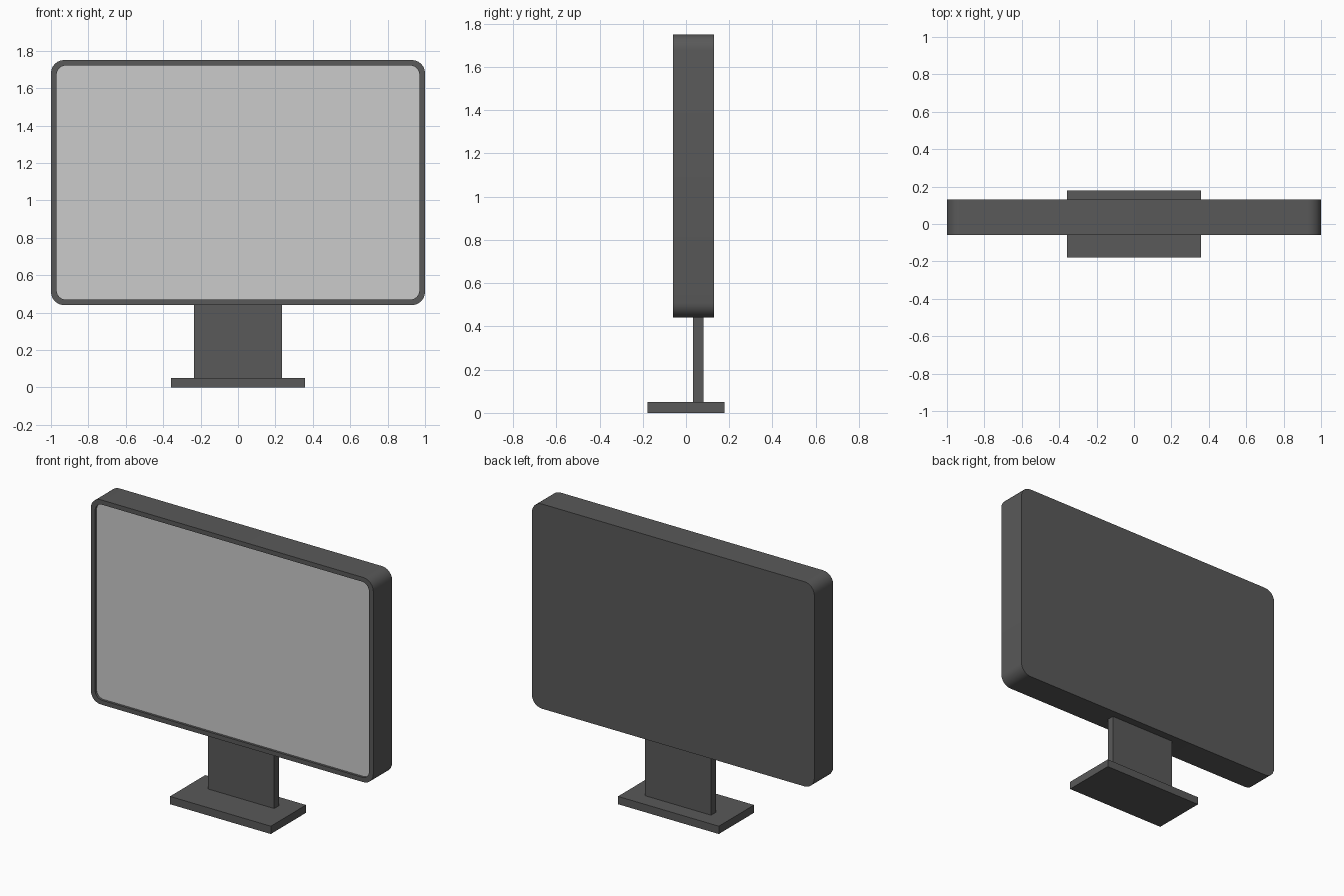
import bpy, bmesh
from math import sin, cos, pi, radians

if "Cube" in bpy.data.objects:
    bpy.data.objects.remove(bpy.data.objects["Cube"])

dark = bpy.data.materials.new("dark_casing")
dark.diffuse_color = (0.1, 0.1, 0.1, 1)
dark.use_nodes = True
dark.node_tree.nodes["Principled BSDF"].inputs["Base Color"].default_value = dark.diffuse_color

MID_Z = 1.095      # centre height of the display
SEG = 6            # segments per rounded corner


def rounded_rect(hw, hh, r):
    """Outline in x/z, counter-clockwise seen from the front."""
    pts = []
    for i, (sx, sz) in enumerate([(1, 1), (-1, 1), (-1, -1), (1, -1)]):
        for k in range(SEG + 1):
            a = (i + k / SEG) * pi / 2
            pts.append((sx * (hw - r) + r * cos(a), MID_Z + sz * (hh - r) + r * sin(a)))
    return pts


def skin(name, rings, cap_last, mat=None):
    """Bridge a list of (outline, y) rings from back to front; the back is capped."""
    bm = bmesh.new()
    loops = [[bm.verts.new((x, y, z)) for x, z in pts] for pts, y in rings]
    for a, b in zip(loops, loops[1:]):
        n = len(a)
        for i in range(n):
            j = (i + 1) % n
            bm.faces.new((a[i], a[j], b[j], b[i]))
    bm.faces.new(loops[0])
    if cap_last:
        bm.faces.new(loops[-1])
    bmesh.ops.recalc_face_normals(bm, faces=bm.faces)
    return finish(name, bm, mat)


def box(name, x, y, z, mat):
    bm = bmesh.new()
    bmesh.ops.create_cube(bm, size=1)
    for v in bm.verts:
        v.co = [lo + (c + 0.5) * (hi - lo) for c, (lo, hi) in zip(v.co, (x, y, z))]
    return finish(name, bm, mat)


def finish(name, bm, mat):
    me = bpy.data.meshes.new(name)
    bm.to_mesh(me)
    bm.free()
    ob = bpy.data.objects.new(name, me)
    bpy.context.collection.objects.link(ob)
    if mat:
        me.materials.append(mat)
    return ob


outer = rounded_rect(1.0, 0.655, 0.07)
inner = rounded_rect(0.97, 0.626, 0.05)

# Casing: rounded slab with a thin bezel and a shallow recess, floor capped
casing = skin("casing", [(outer, 0.13), (outer, -0.06), (inner, -0.06), (inner, -0.042)],
              True, dark)

# Screen panel lying on the recess floor
screen = skin("screen", [(inner, -0.041), (inner, -0.045)], True)

# Stand
box("stand_neck", (-0.234, 0.234), (0.032, 0.08), (0.05, 0.44), dark)
box("stand_base", (-0.357, 0.357), (-0.178, 0.178), (0, 0.05), dark)

# Smooth the rounded corners only
for ob in (casing, screen):
    bpy.ops.object.select_all(action='DESELECT')
    ob.select_set(True)
    bpy.context.view_layer.objects.active = ob
    bpy.ops.object.shade_smooth_by_angle(angle=radians(30))
